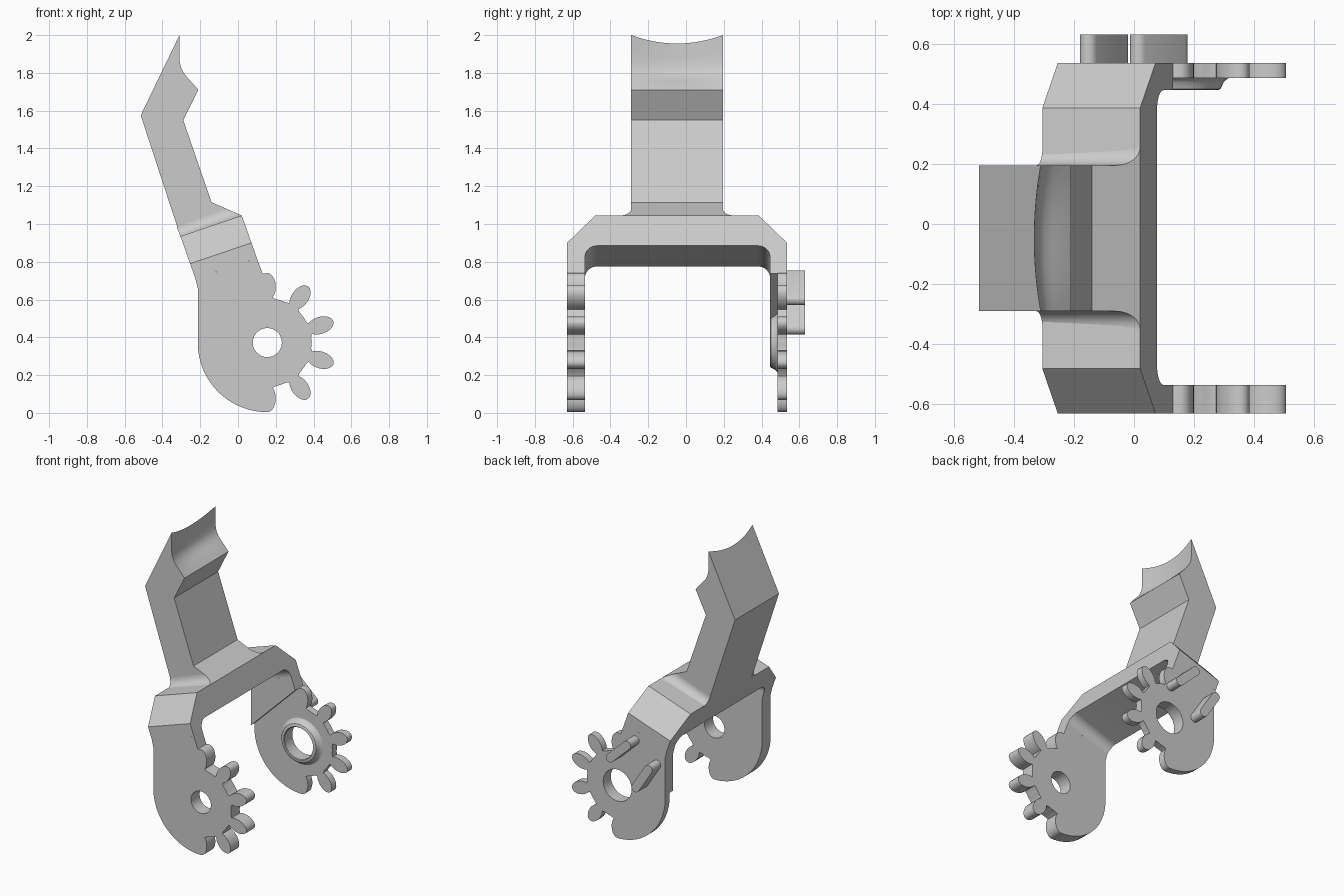
import bpy, bmesh, math
from mathutils import Vector

if "Cube" in bpy.data.objects:
    bpy.data.objects.remove(bpy.data.objects["Cube"])

grey = bpy.data.materials.new("plain grey")
grey.diffuse_color = (0.6, 0.6, 0.6, 1)
grey.use_nodes = True
grey.node_tree.nodes["Principled BSDF"].inputs["Base Color"].default_value = grey.diffuse_color

CX, CZ = 0.155, 0.372          # gear axis in x, z
UP = Vector((-0.335, 0.942))   # direction up the arm in x, z
DEEP = Vector((0.942, 0.335))  # direction through the arm in x, z


def finish(name, bm):
    bmesh.ops.recalc_face_normals(bm, faces=bm.faces[:])
    mesh = bpy.data.meshes.new(name)
    bm.to_mesh(mesh)
    bm.free()
    ob = bpy.data.objects.new(name, mesh)
    bpy.context.collection.objects.link(ob)
    mesh.materials.append(grey)
    bpy.ops.object.select_all(action='DESELECT')
    ob.select_set(True)
    bpy.context.view_layer.objects.active = ob
    bpy.ops.object.shade_smooth_by_angle(angle=math.radians(32))
    return ob


def prism(name, loops, start, end):
    """Solid between two mapped copies of a flat outline; extra loops are holes."""
    bm = bmesh.new()
    caps = ([], [])
    for loop in loops:
        rings = [[bm.verts.new(f(*p)) for p in loop] for f in (start, end)]
        n = len(loop)
        for i in range(n):
            j = (i + 1) % n
            bm.faces.new((rings[0][i], rings[0][j], rings[1][j], rings[1][i]))
        for cap, ring in zip(caps, rings):
            cap += [bm.edges.get((ring[i], ring[(i + 1) % n])) for i in range(n)]
    for cap in caps:
        bmesh.ops.triangle_fill(bm, edges=cap, use_beauty=True)
    return finish(name, bm)


def slab(name, loops, y0, y1):
    return prism(name, loops, lambda x, z: (x, y0, z), lambda x, z: (x, y1, z))


def arc(cx, cz, r, a0, a1, n):
    return [(cx + r * math.cos(math.radians(a0 + (a1 - a0) * i / n)),
             cz + r * math.sin(math.radians(a0 + (a1 - a0) * i / n))) for i in range(n + 1)]


def circle(r, n=40):
    return arc(CX, CZ, r, 0, 360, n)[:-1]


def tooth(angle, first, last):
    """Leaf-shaped gear tooth; first/last choose which part of the outline to keep."""
    a = math.radians(angle)
    pts = []
    for i in range(first, last + 1):
        t = 0.7 + (2 * math.pi - 1.4) * i / 16
        r, w = 0.295 - 0.073 * math.cos(t), -0.045 * math.sin(t)
        pts.append((CX + r * math.cos(a) - w * math.sin(a),
                    CZ + r * math.sin(a) + w * math.cos(a)))
    return pts


# Side plate outline: rounded heel, then gear teeth on the right
plate = [(0.10, 0.82), (-0.225, 0.71), (-0.213, 0.66)]
plate += arc(CX, CZ, 0.368, 180, 270, 24)[:-1]
plate += tooth(-90, 8, 16)
for a in (-54, -18, 18, 54):
    plate += arc(CX, CZ, 0.234, a - 25, a - 11, 3) + tooth(a, 0, 16)
plate += arc(CX, CZ, 0.234, 65, 79, 3) + tooth(90, 0, 8) + [(0.13, 0.737)]

slab("front_gear_plate", [plate, circle(0.077)], -0.63, -0.535)
slab("back_gear_plate", [plate, circle(0.11)], 0.485, 0.535)

# Thicker pad on the inner face of the back plate
slab("back_plate_pad", [[(0.10, 0.82), (-0.225, 0.71), (-0.213, 0.66), (-0.213, 0.40),
                         (0.13, 0.737)]], 0.445, 0.485)

# Flared collar around the back hole
bm = bmesh.new()
section = [(0.11, 0.485), (0.11, 0.45), (0.114, 0.445), (0.126, 0.445), (0.133, 0.449),
           (0.137, 0.458), (0.143, 0.471), (0.15, 0.479), (0.16, 0.485)]
rings = [[bm.verts.new((x, y, z)) for x, z in circle(r)] for r, y in section]
for k in range(len(rings)):
    a, b = rings[k], rings[(k + 1) % len(rings)]
    for i in range(40):
        j = (i + 1) % 40
        bm.faces.new((a[i], a[j], b[j], b[i]))
finish("hole_collar", bm)


# Slanted pegs on the outside of the back plate
def peg(name, x0, z0, x1, z1, r=0.03):
    d = math.degrees(math.atan2(z1 - z0, x1 - x0))
    slab(name, [arc(x1, z1, r, d - 90, d + 90, 10) + arc(x0, z0, r, d + 90, d + 270, 10)],
         0.535, 0.63)


peg("upper_peg", 0.148, 0.60, 0.016, 0.725)
peg("lower_peg", -0.05, 0.445, -0.15, 0.60)

# Yoke bridge, extruded through the slanted arm depth
bridge = [(-0.63, 0.82), (-0.63, 0.90), (-0.48, 1.045), (0.385, 1.045), (0.535, 0.90),
          (0.535, 0.82), (0.445, 0.82)]
bridge += arc(0.383, 0.823, 0.062, 0, 90, 8)
bridge += arc(-0.473, 0.823, 0.062, 90, 180, 8) + [(-0.535, 0.82)]


def bridge_front(y, z):
    return (0.02 + (1.045 - z) * 0.355, y, z)


def bridge_back(y, z):
    x, y, z = bridge_front(y, z)
    return (x - 0.325, y, z - 0.11)


prism("yoke_bridge", [bridge], bridge_front, bridge_back)

# Concave fillets between bridge and neck, trimmed by the sloping neck foot
FOOT = Vector((0.02, 1.045))


def fillet_front(y, h):
    p = FOOT + UP * h - DEEP * 1.065 * h
    return (p.x, y, p.y)


def fillet_back(y, h):
    p = FOOT + UP * h - DEEP * 0.344
    return (p.x, y, p.y)


for name, edge, side in (("front_fillet", -0.29, -1), ("back_fillet", 0.195, 1)):
    R = 0.06
    curve = [(edge + side * (R + dy), h)
             for dy, h in arc(0, R, R, 180, 270, 8)]
    prism(name, [[(edge, 0)] + curve], fillet_front, fillet_back)

# Bent neck with a saddle-shaped cradle at the top
cradle = [(-0.21, 1.71), (-0.245, 1.75), (-0.268, 1.775), (-0.288, 1.80), (-0.302, 1.828),
          (-0.309, 1.86), (-0.31, 1.92), (-0.31, 2.0)]
bm = bmesh.new()
sections = []
N = 16
for k in range(N + 1):
    s = 2 * k / N - 1
    y = -0.0475 + 0.2425 * s
    dip = 1 - s * s
    pts = [(0.02, 1.045), (-0.14, 1.115), (-0.29, 1.55)]
    for i, (x, z) in enumerate(cradle):
        f = dip * i / (len(cradle) - 1)
        pts.append((x - 0.0215 * f, z - 0.0446 * f))
    pts += [(-0.515, 1.575), (-0.305, 0.935)]
    sections.append([bm.verts.new((x, y, z)) for x, z in pts])
for a, b in zip(sections, sections[1:]):
    for i in range(len(a)):
        j = (i + 1) % len(a)
        bm.faces.new((a[i], a[j], b[j], b[i]))
bm.faces.new(sections[0])
bm.faces.new(sections[-1])
finish("neck", bm)
